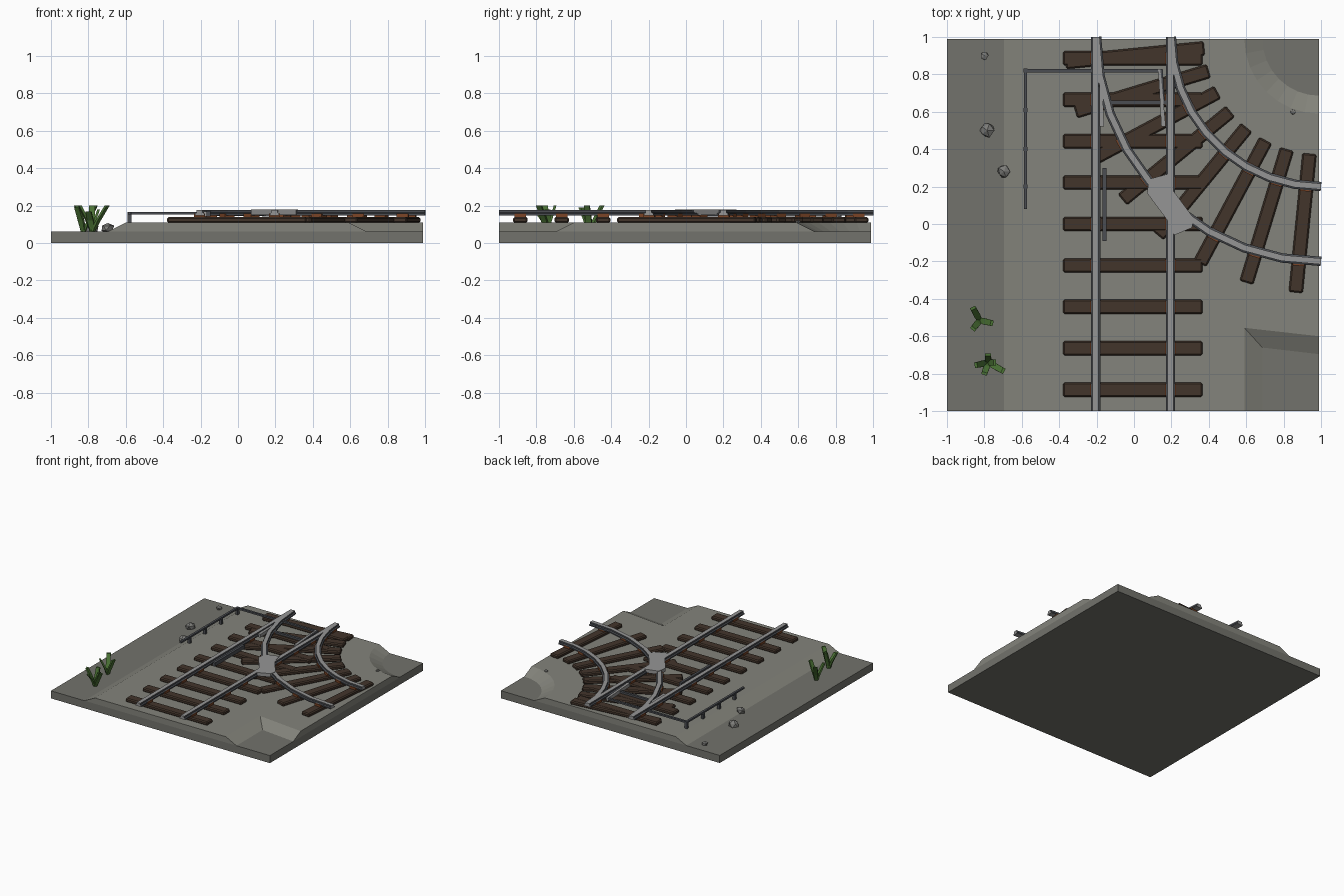
import bpy, bmesh, math, random
from mathutils import Vector, Matrix

if "Cube" in bpy.data.objects:
    bpy.data.objects.remove(bpy.data.objects["Cube"])

random.seed(4)


def mat(name, r, g, b):
    m = bpy.data.materials.new(name)
    m.diffuse_color = (r, g, b, 1)
    m.use_nodes = True
    m.node_tree.nodes["Principled BSDF"].inputs["Base Color"].default_value = m.diffuse_color
    return m


GROUND = mat("ground", .17, .17, .15)
BALLAST = mat("ballast", .23, .23, .20)
WOOD = mat("wood", .055, .035, .024)
RUST = mat("rust", .20, .06, .02)
STEEL = mat("steel", .30, .30, .30)
DARK = mat("dark_steel", .07, .075, .085)
STONE = mat("stone", .20, .20, .19)
LEAF = mat("leaf", .07, .17, .035)


def finish(bm, name, m, m2=None):
    bmesh.ops.recalc_face_normals(bm, faces=bm.faces[:])
    me = bpy.data.meshes.new(name)
    bm.to_mesh(me)
    bm.free()
    me.materials.append(m)
    if m2:
        me.materials.append(m2)
    ob = bpy.data.objects.new(name, me)
    bpy.context.collection.objects.link(ob)
    return ob


def box(name, m, centre, size, angle=0, bevel=0):
    bm = bmesh.new()
    bmesh.ops.create_cube(bm, size=1)
    bmesh.ops.scale(bm, vec=size, verts=bm.verts)
    if bevel:
        bmesh.ops.bevel(bm, geom=bm.edges[:], offset=bevel, segments=1, affect='EDGES')
    bmesh.ops.transform(bm, matrix=Matrix.Translation(centre) @ Matrix.Rotation(angle, 4, 'Z'), verts=bm.verts)
    return finish(bm, name, m)


def loft(name, m, low, z0, high, z1):
    """Solid between two outlines with the same number of points."""
    bm = bmesh.new()
    a = [bm.verts.new((x, y, z0)) for x, y in low]
    b = [bm.verts.new((x, y, z1)) for x, y in high]
    bm.faces.new(a)
    bm.faces.new(b)
    for i in range(len(a)):
        j = (i + 1) % len(a)
        bm.faces.new((a[i], a[j], b[j], b[i]))
    return finish(bm, name, m)


def sweep(name, path, profile, m, m2=None):
    """Sweep an (offset, z) profile along a flat path; steep faces get m2."""
    bm = bmesh.new()
    pts = [Vector(p) for p in path]
    rings = []
    for i, p in enumerate(pts):
        t1 = (p - pts[i - 1]).normalized() if i else (pts[1] - p).normalized()
        t2 = (pts[i + 1] - p).normalized() if i < len(pts) - 1 else t1
        t = (t1 + t2).normalized()
        n = Vector((t.y, -t.x)) / max(.3, t.dot(t1))
        rings.append([bm.verts.new((p.x + n.x * u, p.y + n.y * u, z)) for u, z in profile])
    k = len(profile)
    for a, b in zip(rings, rings[1:]):
        for i in range(k):
            f = bm.faces.new((a[i], a[(i + 1) % k], b[(i + 1) % k], b[i]))
            if m2 and abs(profile[i][0] - profile[(i + 1) % k][0]) < .012:
                f.material_index = 1
    bm.faces.new(rings[0])
    bm.faces.new(rings[-1])
    return finish(bm, name, m, m2)


def arc(r, n, c=(1, 1), a0=180, a1=270):
    return [(c[0] + r * math.cos(math.radians(a0 + (a1 - a0) * i / n)),
             c[1] + r * math.sin(math.radians(a0 + (a1 - a0) * i / n))) for i in range(n + 1)]


# Ground slab and raised ballast bed
E = .99
box("ground_slab", GROUND, (-.005, -.005, .031), (1.99, 1.99, .062))


def bed(left, corner, y_side, radius):
    return [(left, -1), (corner[0], -1), corner, (E, y_side)] + arc(radius, 8, (E, E))[::-1] + [(left, E)]


loft("ballast_bed", BALLAST, bed(-.70, (.69, -.665), -.70, .30), .06,
     bed(-.60, (.59, -.555), -.60, .40), .11)

# Straight sleepers with rail plates
RX = (-.205, .195)
for i in range(9):
    y = -.886 + i * .2215
    box("sleeper", WOOD, (-.006, y, .124), (.745, .076, .032), 0, .008)
    for x in RX:
        box("rail_plate", RUST, (x, y, .147), (.058, .062, .022))

# Curved sleepers, radial about the far right corner
for i in range(8):
    a = math.radians(180 + 5.6 + i * 11.25)
    d = Vector((math.cos(a), math.sin(a), 0))
    box("curve_sleeper", WOOD, Vector((1, 1, .1235)) + d, (.745, .076, .031), a, .008)
    for r in (.8, 1.2):
        box("curve_rail_plate", RUST, Vector((1, 1, .146)) + d * r, (.058, .062, .022), a)

# Rails: dark flanks with a lighter head
RAIL = [(-.025, .148), (.025, .148), (.025, .158), (.016, .163), (.016, .176),
        (-.016, .176), (-.016, .163), (-.025, .158)]
for x in RX:
    sweep("straight_rail", [(x, -1), (x, 1)], RAIL, STEEL, DARK)
for r in (.8, 1.2):
    sweep("curved_rail", arc(r, 9), RAIL, STEEL, DARK)

# Crossing plate where the rails meet
FROG = [(.08, .24), (.19, .27), (.205, .185), (.32, .03), (.31, -.02), (.215, -.06), (.185, .01), (.07, .165)]
loft("crossing_plate", STEEL, FROG, .150, FROG, .179)

# Check rail and tapered switch blades
box("check_rail", DARK, (-.158, .105, .156), (.02, .39, .03))
for x0, x1 in ((-.178, -.172), (.135, .158)):
    s = [(x0 - .006, .83), (x0 + .006, .83), (x1 + .012, .52), (x1 - .012, .52)]
    loft("switch_blade", STEEL, s, .142, s, .170)

# Control rod and its posts
ROD = [(-.009, .153), (.009, .153), (.009, .167), (-.009, .167)]
sweep("control_rod", [(-.58, .08), (-.58, .82), (.145, .82), (.155, .64)], ROD, DARK)
box("stretcher_bar", DARK, (.01, .65, .152), (.34, .02, .016))
for y in (.20, .40, .61, .82):
    box("rod_post", DARK, (-.58, y, .136), (.022, .022, .06))

# Loose rocks
for x, y, z, r in ((-.80, .90, .07, .025), (-.785, .50, .075, .042), (-.695, .28, .08, .038), (.85, .6, .112, .016)):
    bm = bmesh.new()
    bmesh.ops.create_icosphere(bm, subdivisions=1, radius=r)
    for v in bm.verts:
        v.co *= random.uniform(.8, 1.12)
        v.co.z *= .8
    bmesh.ops.translate(bm, vec=(x, y, z), verts=bm.verts)
    finish(bm, "rock", STONE)

# Grass tufts: leaning blades (end x, end y, top z) around a hub
TUFTS = {(-.825, -.515): [(-.86, -.45, .20), (-.76, -.53, .20), (-.86, -.56, .19)],
         (-.78, -.74): [(-.70, -.785, .20), (-.845, -.755, .20), (-.80, -.80, .17),
                        (-.78, -.70, .20), (-.745, -.74, .18)]}
for (hx, hy), tips in TUFTS.items():
    for tx, ty, tz in tips:
        d = Vector((tx - hx, ty - hy, 0)).normalized()
        s = Vector((-d.y, d.x, 0)) * .017
        bm = bmesh.new()
        rings = []
        for c, w in ((Vector((hx, hy, .055)), .7), ((Vector((hx + (tx - hx) * .4, hy + (ty - hy) * .4, .12))), 1),
                     (Vector((tx, ty, tz)), .9)):
            rings.append([bm.verts.new(c + s * w * i + d * .007 * j)
                          for i, j in ((-1, -1), (1, -1), (1, 1), (-1, 1))])
        for a, b in zip(rings, rings[1:]):
            for i in range(4):
                bm.faces.new((a[i], a[(i + 1) % 4], b[(i + 1) % 4], b[i]))
        bm.faces.new(rings[0])
        bm.faces.new(rings[-1])
        finish(bm, "grass_blade", LEAF)
